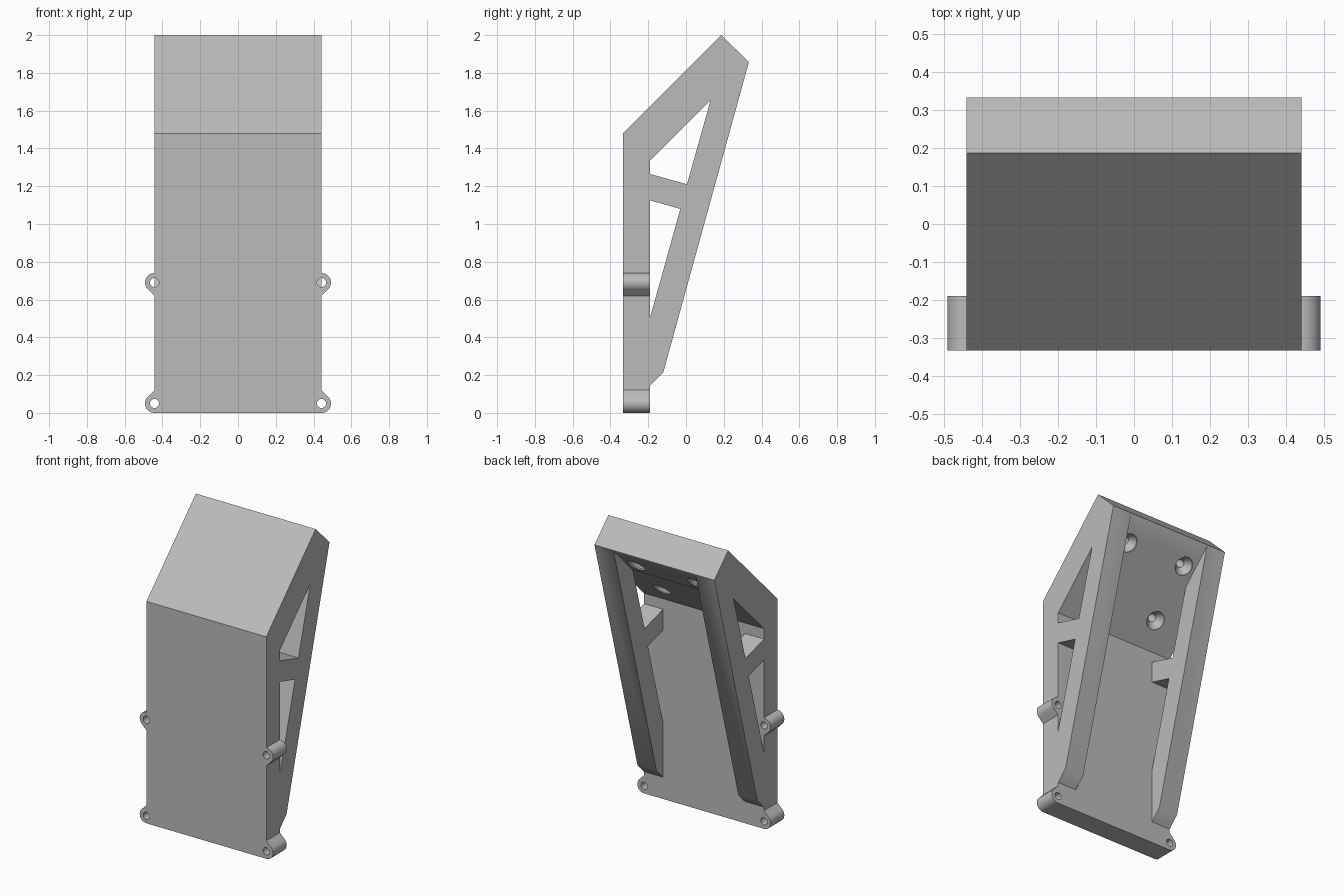
import bpy
import bmesh
from math import cos, sin, radians, tau
from mathutils import Matrix, Vector

cube = bpy.data.objects.get("Cube")
if cube:
    bpy.data.objects.remove(cube, do_unlink=True)

HALF = 0.442            # half width of the body
LEG = 0.14              # width of each side frame
FRONT, BACK = -0.333, -0.19   # faces of the upright plate

grey = bpy.data.materials.new("plain_grey")
grey.use_nodes = True
colour = (0.5, 0.5, 0.5, 1)
grey.diffuse_color = colour
grey.node_tree.nodes["Principled BSDF"].inputs["Base Color"].default_value = colour


def add_object(name, bm):
    bmesh.ops.recalc_face_normals(bm, faces=bm.faces)
    mesh = bpy.data.meshes.new(name)
    bm.to_mesh(mesh)
    bm.free()
    mesh.materials.append(grey)
    obj = bpy.data.objects.new(name, mesh)
    bpy.context.collection.objects.link(obj)
    return obj


def prism(name, profile, axis, start, end):
    """Extrude a closed profile along x (y, z points) or y (x, z points)."""
    bm = bmesh.new()
    verts = [bm.verts.new((start, a, b) if axis == "x" else (a, start, b))
             for a, b in profile]
    face = bm.faces.new(verts)
    new = bmesh.ops.extrude_face_region(bm, geom=[face])["geom"]
    shift = Vector((end - start, 0, 0) if axis == "x" else (0, end - start, 0))
    bmesh.ops.translate(bm, vec=shift,
                        verts=[v for v in new if isinstance(v, bmesh.types.BMVert)])
    return add_object(name, bm)


def turned(name, rings, origin, direction, sides=32):
    """Round solid through (depth, radius) rings along a direction."""
    bm = bmesh.new()
    loops = [[bm.verts.new((r * cos(tau * i / sides), r * sin(tau * i / sides), d))
              for i in range(sides)] for d, r in rings]
    for low, high in zip(loops, loops[1:]):
        for i in range(sides):
            j = (i + 1) % sides
            bm.faces.new((low[i], low[j], high[j], high[i]))
    bm.faces.new(loops[0])
    bm.faces.new(loops[-1])
    turn = Vector(direction).to_track_quat("Z", "Y").to_matrix().to_4x4()
    bm.transform(Matrix.Translation(origin) @ turn)
    return add_object(name, bm)


def combine(target, tool, operation):
    """Apply one boolean and remove the helper."""
    tool.hide_render = True
    mod = target.modifiers.new("combine", "BOOLEAN")
    mod.operation = operation
    mod.solver = "EXACT"
    mod.object = tool
    bpy.context.view_layer.update()
    graph = bpy.context.evaluated_depsgraph_get()
    mesh = bpy.data.meshes.new_from_object(target.evaluated_get(graph))
    target.modifiers.clear()
    target.data = mesh
    bpy.data.objects.remove(tool, do_unlink=True)


# Body: side outline across the full width
bracket = prism("angled_bracket", [
    (FRONT, 0), (BACK, 0), (BACK, 0.145), (-0.12, 0.215),
    (0.333, 1.857), (0.187, 2.0), (FRONT, 1.48)], "x", -HALF, HALF)

# Windows through both side frames, leaving a strut between them
windows = [
    [(BACK, 0.505), (-0.03, 1.08), (BACK, 1.125)],
    [(BACK, 1.265), (0.005, 1.21), (0.13, 1.655), (BACK, 1.335)],
]
for outline in windows:
    combine(bracket, prism("window_cutter", outline, "x", -0.6, 0.6), "DIFFERENCE")

# Open channel between the side frames
inner = HALF - LEG
combine(bracket, prism("channel_cutter", [
    (BACK, -0.1), (0.6, -0.1), (0.6, 2.12), (BACK, 1.33)], "x", -inner, inner), "DIFFERENCE")

# Mounting lugs: round ear with a sloped web, flipped for the lower pair
LUG = 0.05
lugs = [(side, z, flip) for side in (-1, 1) for z, flip in ((0.05, -1), (0.69, 1))]
for side, z, flip in lugs:
    arc = [(LUG * cos(radians(a)), LUG * sin(radians(a))) for a in range(90, -46, -5)]
    shape = arc + [(0, -LUG * 2 ** 0.5), (-LUG, -LUG), (-LUG, LUG)]
    outline = [(side * (HALF + x), z + flip * h) for x, h in shape]
    combine(bracket, prism("lug", outline, "y", FRONT, BACK), "UNION")
for side, z, flip in lugs:
    bore = turned("lug_bore", [(0, 0.024), (0.19, 0.024)],
                  (side * HALF, FRONT - 0.02, z), (0, 1, 0))
    combine(bracket, bore, "DIFFERENCE")

# Blind countersunk holes in the underside of the sloping top
for x in (-0.22, 0.22):
    for y in (-0.055, 0.21):
        hole = turned("countersink",
                      [(-0.02, 0.06), (0.008, 0.06), (0.05, 0.026), (0.13, 0.026)],
                      (x, y, y + 1.52), (0, -1, 1))
        combine(bracket, hole, "DIFFERENCE")

# Smooth the round parts, keep the edges sharp
bpy.ops.object.select_all(action="DESELECT")
bracket.select_set(True)
bpy.context.view_layer.objects.active = bracket
bpy.ops.object.shade_smooth_by_angle(angle=radians(30))
